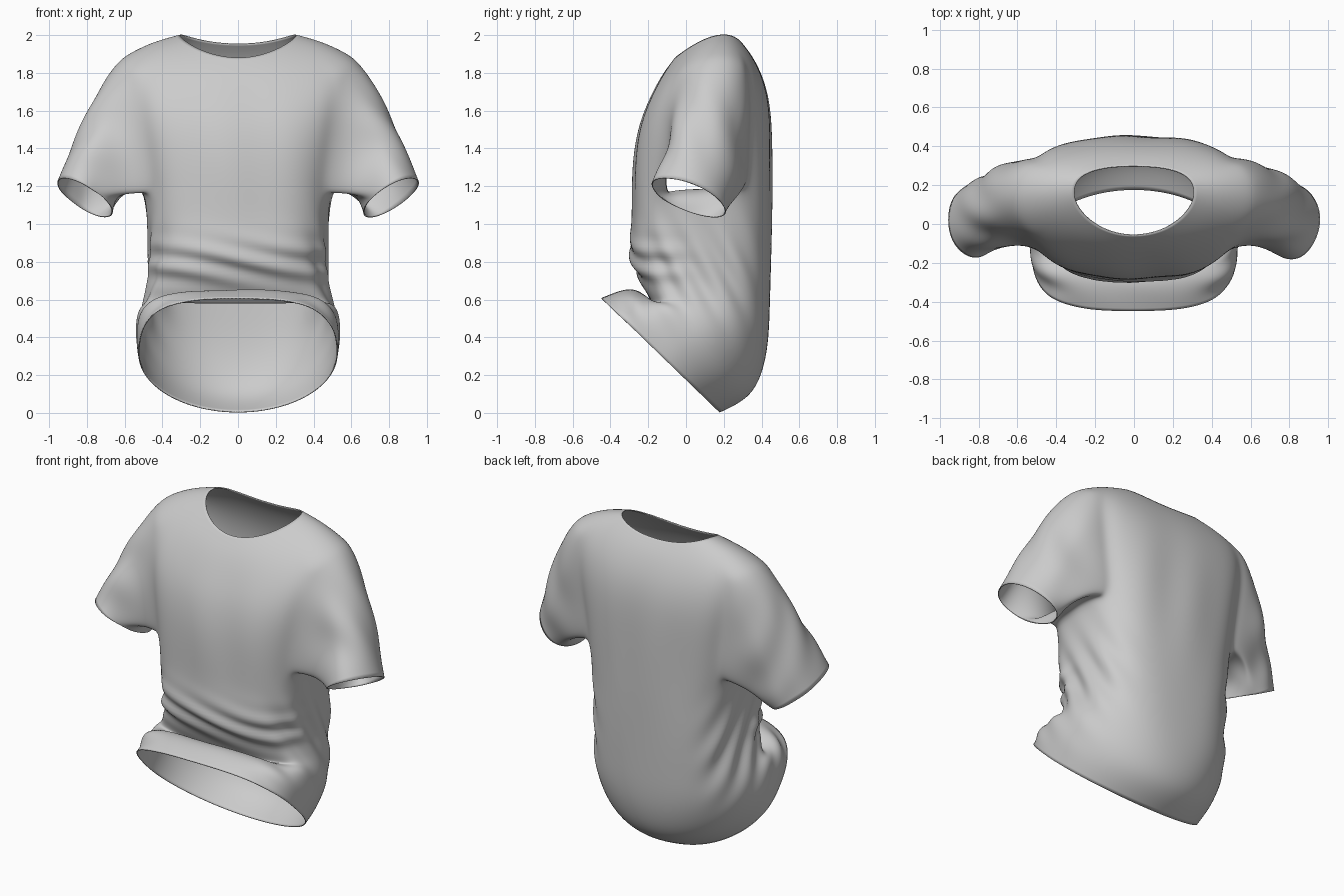
import bpy
import bmesh
import math
from mathutils import Vector

cube = bpy.data.objects.get("Cube")
if cube:
    bpy.data.objects.remove(cube, do_unlink=True)

# Cloth colour
cloth = bpy.data.materials.new("light_grey_cloth")
cloth.use_nodes = True
GREY = (0.6, 0.6, 0.6, 1)
cloth.diffuse_color = GREY
cloth.node_tree.nodes["Principled BSDF"].inputs["Base Color"].default_value = GREY

# Torso rings from collar to hem: front y, front z, back y, back z,
# half width, side y, side z, front squareness, back squareness
RINGS = [
    (-.06, 1.88, .30, 1.955, .31, .16, 2.0, 1.0, .9),
    (-.13, 1.79, .36, 1.88, .45, .15, 1.965, .9, .9),
    (-.20, 1.65, .42, 1.75, .58, .14, 1.905, .8, .8),
    (-.25, 1.52, .45, 1.60, .58, .12, 1.72, .7, .7),
    (-.28, 1.35, .455, 1.40, .54, .10, 1.45, .7, .7),
    (-.285, 1.15, .455, 1.20, .50, .09, 1.18, .7, .7),
    (-.285, 1.0, .455, 1.0, .48, .08, 1.0, .7, .7),
    (-.31, .84, .45, .75, .47, .08, .82, .7, .7),
    (-.25, .71, .445, .55, .47, .09, .68, .7, .75),
    (-.16, .54, .44, .40, .51, .08, .55, .7, .8),
    (-.23, .65, .42, .25, .54, .02, .47, .7, .9),
    (-.33, .66, .355, .08, .545, -.05, .39, .7, 1.0),
    (-.45, .61, .18, 0, .53, -.14, .31, .7, 1.0),
]
COLS = 32
ARM = 3          # half the armhole width, in columns
TOP, LOW = 2, 5  # armhole rows


def power(v, p):
    return math.copysign(abs(v) ** p, v)


def ring_point(ring, col):
    yf, zf, yb, zb, w, ys, zs, pf, pb = ring
    t = math.tau * col / COLS
    p = pb if math.sin(t) > 0 else pf
    s = power(math.sin(t), p)

    def bend(front, side, back):
        return side + (back - front) / 2 * s + ((back + front) / 2 - side) * s * s
    return (w * power(math.cos(t), p), bend(yf, ys, yb), bend(zf, zs, zb))


bm = bmesh.new()
grid = [[bm.verts.new(ring_point(r, c)) for c in range(COLS)] for r in RINGS]


def in_armhole(row, col):
    near = [(col + COLS // 2) % COLS - COLS // 2, col - COLS // 2]
    return TOP <= row < LOW and any(-ARM <= n < ARM for n in near)


# Torso skin with two armholes left open
for r in range(len(RINGS) - 1):
    for c in range(COLS):
        if not in_armhole(r, c):
            d = (c + 1) % COLS
            bm.faces.new((grid[r][c], grid[r + 1][c], grid[r + 1][d], grid[r][d]))

# Sleeves: each armhole edge is swept along a bent path to a tilted cuff
path = ([(TOP, c) for c in range(ARM)]
        + [(r, ARM) for r in range(TOP, LOW)]
        + [(LOW, c) for c in range(ARM, -ARM, -1)]
        + [(r, -ARM) for r in range(LOW, TOP, -1)]
        + [(TOP, c) for c in range(-ARM, 0)])
STEPS = 6
for side in (1, -1):
    start = [grid[r][c % COLS if side > 0 else (COLS // 2 - c) % COLS] for r, c in path]
    loops = [start] + [[] for _ in range(STEPS)]
    for i, v in enumerate(start):
        phi = math.tau * i / len(start)
        co, si = math.cos(phi), math.sin(phi)
        cuff = Vector((side * (.81 + .15 * co), .02 + .2 * si, 1.14 + .08 * co - .07 * si))
        # The front of the sleeve is pinched inwards above the cuff
        mid = v.co + Vector((side * .15, .1 * max(0, -si), -.03 - .045 * co))
        for k in range(1, STEPS + 1):
            t = k / STEPS
            p = v.co * (1 - t) ** 2 + mid * 2 * t * (1 - t) + cuff * t * t
            loops[k].append(bm.verts.new(p))
    for a, b in zip(loops, loops[1:]):
        for i in range(len(a)):
            j = (i + 1) % len(a)
            bm.faces.new((a[i], b[i], b[j], a[j]))
bmesh.ops.recalc_face_normals(bm, faces=bm.faces)

mesh = bpy.data.meshes.new("shirt")
bm.to_mesh(mesh)
bm.free()
shirt = bpy.data.objects.new("shirt", mesh)
bpy.context.collection.objects.link(shirt)
mesh.materials.append(cloth)
bpy.context.view_layer.objects.active = shirt
shirt.select_set(True)
smooth = shirt.modifiers.new("smooth", "SUBSURF")
smooth.levels = 3
bpy.ops.object.modifier_apply(modifier="smooth")


def bump(v, centre, width):
    return math.exp(-((v - centre) / width) ** 2)


def wrinkle(x, y, z):
    ax = abs(x)
    front = 1 / (1 + math.exp(25 * (y + .05)))
    # Bunched folds across the front of the waist
    d = .012 * front * bump(z, .79, .11) * math.sin(48 * z + 5 * x + 2 * math.sin(4 * x))
    # Diagonal pulls from the back down to the waist sides
    d += .011 * bump(ax, .47, .1) * bump(z, .72, .25) * math.sin(38 * y + 20 * z + x)
    # Long soft drapes on the chest and back
    d += .005 * bump(z, 1.3, .4) * math.sin(17 * x + 2 * z) * bump(ax, 0, .5)
    # Creases from armpit along the sleeves
    d += .010 * bump(ax, .72, .16) * bump(z, 1.4, .25) * math.sin(30 * y + 9 * z + 2 * x)
    # Uneven cuffs
    d += .008 * bump(ax, .82, .12) * bump(z, 1.13, .1) * math.sin(24 * y + 14 * x)
    return d


normals = [v.normal.copy() for v in mesh.vertices]
for v, n in zip(mesh.vertices, normals):
    v.co += n * wrinkle(*v.co)

# Thin cloth thickness, then smooth shading
shell = shirt.modifiers.new("cloth_thickness", "SOLIDIFY")
shell.thickness = .006
bpy.ops.object.shade_smooth_by_angle(angle=math.radians(70))
